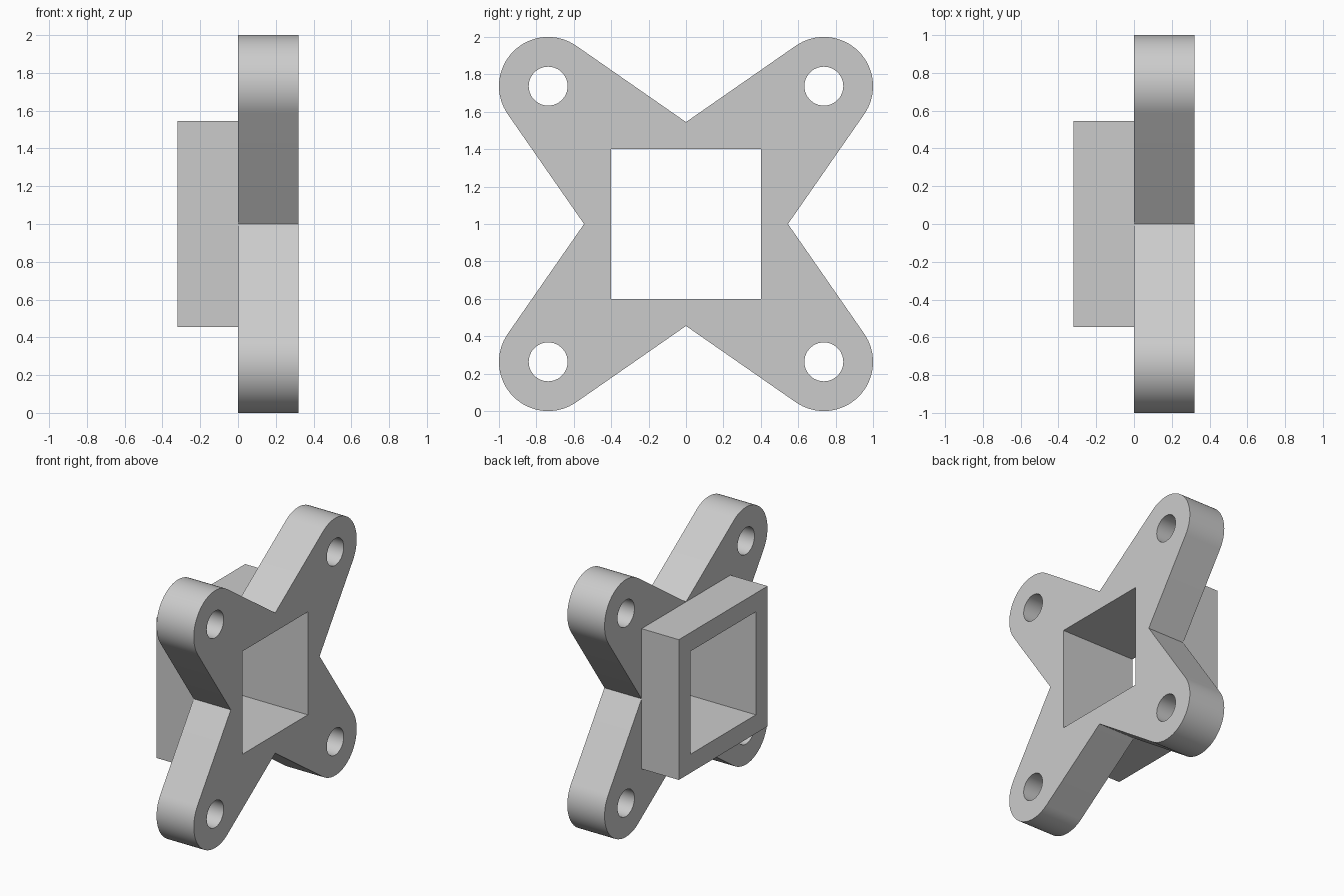
import bpy, bmesh, math

if "Cube" in bpy.data.objects:
    bpy.data.objects.remove(bpy.data.objects["Cube"])

# Main dimensions, measured from the centre axis
DEPTH = 0.32         # thickness of the plate and of the collar
LUG, LUG_R = 0.737, 0.263
HOLE_R = 0.104
VALLEY = 0.545       # inner corners of the star and outer half-width of the collar
OPENING = 0.40       # half-width of the square opening

grey = bpy.data.materials.new("light grey")
grey.diffuse_color = (0.6, 0.6, 0.6, 1)
grey.use_nodes = True
grey.node_tree.nodes["Principled BSDF"].inputs["Base Color"].default_value = grey.diffuse_color


def arc(cy, cz, r, start, end, n):
    return [(cy + r * math.cos(start + (end - start) * i / n),
             cz + r * math.sin(start + (end - start) * i / n)) for i in range(n + 1)]


def square(h):
    return [(-h, -h), (h, -h), (h, h), (-h, h)]


def extruded(name, loops, x0, x1, open_front=False):
    """Fill the loops (outline plus holes) in the YZ plane and extrude along X."""
    bm = bmesh.new()
    edges = []
    for loop in loops:
        vs = [bm.verts.new((x0, y, z + 1)) for y, z in loop]
        edges += [bm.edges.new((v, vs[i - 1])) for i, v in enumerate(vs)]
    bmesh.ops.triangle_fill(bm, edges=edges, use_beauty=True)
    ext = bmesh.ops.extrude_face_region(bm, geom=bm.faces[:], use_keep_orig=True)
    bmesh.ops.translate(bm, vec=(x1 - x0, 0, 0),
                        verts=[g for g in ext["geom"] if isinstance(g, bmesh.types.BMVert)])
    bmesh.ops.recalc_face_normals(bm, faces=bm.faces[:])
    if open_front:
        hidden = [f for f in bm.faces if all(abs(v.co.x - x1) < 1e-5 for v in f.verts)]
        bmesh.ops.delete(bm, geom=hidden, context='FACES')
    mesh = bpy.data.meshes.new(name)
    bm.to_mesh(mesh)
    bm.free()
    mesh.materials.append(grey)
    obj = bpy.data.objects.new(name, mesh)
    bpy.context.collection.objects.link(obj)
    bpy.context.view_layer.objects.active = obj
    obj.select_set(True)
    bpy.ops.object.shade_smooth_by_angle(angle=math.radians(25))
    obj.select_set(False)
    return obj


# Star outline: each valley is joined by tangents to the rounded lugs
tilt = (math.atan2(LUG - VALLEY, LUG)
        + math.asin(LUG_R / math.hypot(LUG, LUG - VALLEY)))
outline, holes = [], []
for k in range(4):
    a = k * math.pi / 2
    quarter = [(VALLEY, 0)] + arc(LUG, LUG, LUG_R, -tilt, math.pi / 2 + tilt, 32)
    outline += [(y * math.cos(a) - z * math.sin(a), y * math.sin(a) + z * math.cos(a))
                for y, z in quarter]
    c, s = math.cos(a + math.pi / 4), math.sin(a + math.pi / 4)
    r = LUG * math.sqrt(2)
    holes.append(arc(r * c, r * s, HOLE_R, 0, 2 * math.pi, 48)[:-1])

# Four-armed mounting plate with bolt holes and square opening
extruded("mounting_plate", [outline, square(OPENING)] + holes, 0, DEPTH)

# Square collar behind the plate, open where it meets the plate
extruded("square_collar", [square(VALLEY), square(OPENING)], -DEPTH, 0, open_front=True)
